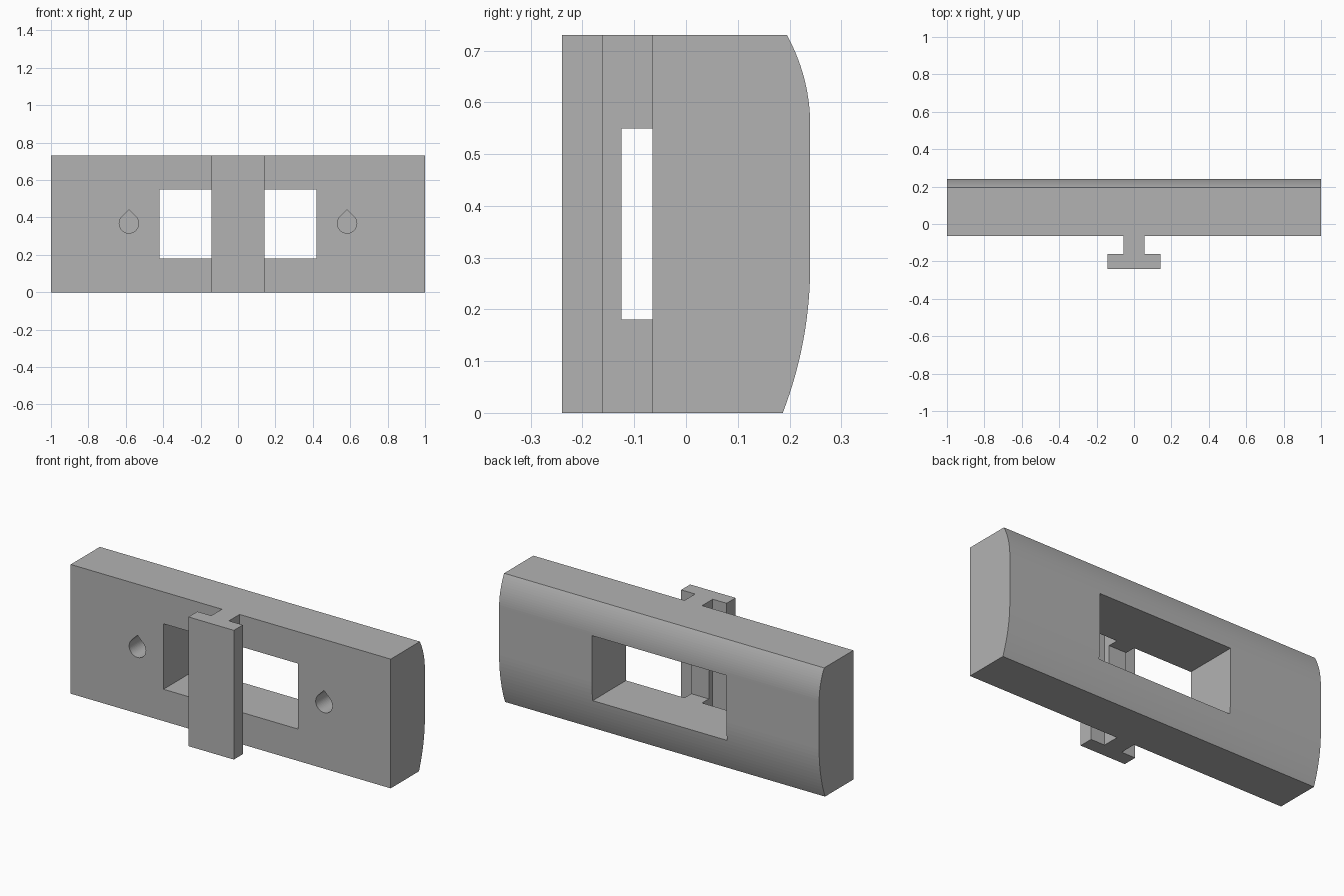
import bpy, bmesh, math
from mathutils import Vector

if "Cube" in bpy.data.objects:
    bpy.data.objects.remove(bpy.data.objects["Cube"], do_unlink=True)

grey = bpy.data.materials.new("plain grey")
grey.use_nodes = True
COLOUR = (0.45, 0.45, 0.45, 1)
grey.diffuse_color = COLOUR
grey.node_tree.nodes["Principled BSDF"].inputs["Base Color"].default_value = COLOUR

HEIGHT = 0.73
FRONT, BACK = -0.065, 0.24    # faces of the main block
RAIL_FRONT = -0.24


def prism(name, points, offset):
    """Extrude a closed outline of 3D points along offset."""
    bm = bmesh.new()
    face = bm.faces.new([bm.verts.new(p) for p in points])
    extruded = bmesh.ops.extrude_face_region(bm, geom=[face])["geom"]
    verts = [v for v in extruded if isinstance(v, bmesh.types.BMVert)]
    bmesh.ops.translate(bm, verts=verts, vec=Vector(offset))
    bmesh.ops.recalc_face_normals(bm, faces=bm.faces)
    mesh = bpy.data.meshes.new(name)
    bm.to_mesh(mesh)
    bm.free()
    mesh.materials.append(grey)
    obj = bpy.data.objects.new(name, mesh)
    bpy.context.collection.objects.link(obj)
    return obj


def combine(target, other, operation):
    """Apply a boolean and discard the helper."""
    mod = target.modifiers.new(operation.title(), 'BOOLEAN')
    mod.operation, mod.solver, mod.object = operation, 'EXACT', other
    bpy.context.view_layer.objects.active = target
    bpy.ops.object.modifier_apply(modifier=mod.name)
    bpy.data.objects.remove(other, do_unlink=True)


def edge_arc(z_flat, z_end, drop, steps=14):
    """Arc from the flat of the back to an outer edge, as (y, z)."""
    h = abs(z_end - z_flat)
    radius = (h * h + drop * drop) / (2 * drop)
    sweep = math.asin(h / radius)
    sign = 1 if z_end > z_flat else -1
    angles = [sweep * i / steps for i in range(steps + 1)]
    return [(BACK - radius * (1 - math.cos(a)), z_flat + sign * radius * math.sin(a))
            for a in angles]


# Main block with a rounded back
lower = edge_arc(0.285, 0, 0.053)
upper = edge_arc(0.556, HEIGHT, 0.045)
side = [(FRONT, 0)] + lower[::-1] + upper + [(FRONT, HEIGHT)]
block = prism("slotted_block", [(-1, y, z) for y, z in side], (2, 0, 0))

# T-shaped rail on the front
half = [(0.142, RAIL_FRONT), (0.142, -0.16), (0.055, -0.16), (0.055, FRONT + 0.02)]
outline = half + [(-x, y) for x, y in reversed(half)]
rail = prism("front_rail", [(x, y, 0) for x, y in outline], (0, 0, HEIGHT))
combine(block, rail, 'UNION')

# Window through the block and part of the rail's web
window = [(x, -0.125, z) for x, z in ((-0.42, 0.18), (0.42, 0.18), (0.42, 0.55), (-0.42, 0.55))]
combine(block, prism("window_cutter", window, (0, 0.5, 0)), 'DIFFERENCE')

# Blind teardrop holes, one on each side
R, HOLE_Z, DEPTH = 0.052, 0.368, 0.2
arc = [math.radians(135 + 270 * i / 36) for i in range(37)]
drop = [(R * math.cos(a), R * math.sin(a)) for a in arc] + [(0, R * math.sqrt(2))]
for cx in (-0.583, 0.583):
    points = [(cx + x, FRONT - 0.05, HOLE_Z + z) for x, z in drop]
    combine(block, prism("teardrop_cutter", points, (0, DEPTH + 0.05, 0)), 'DIFFERENCE')
